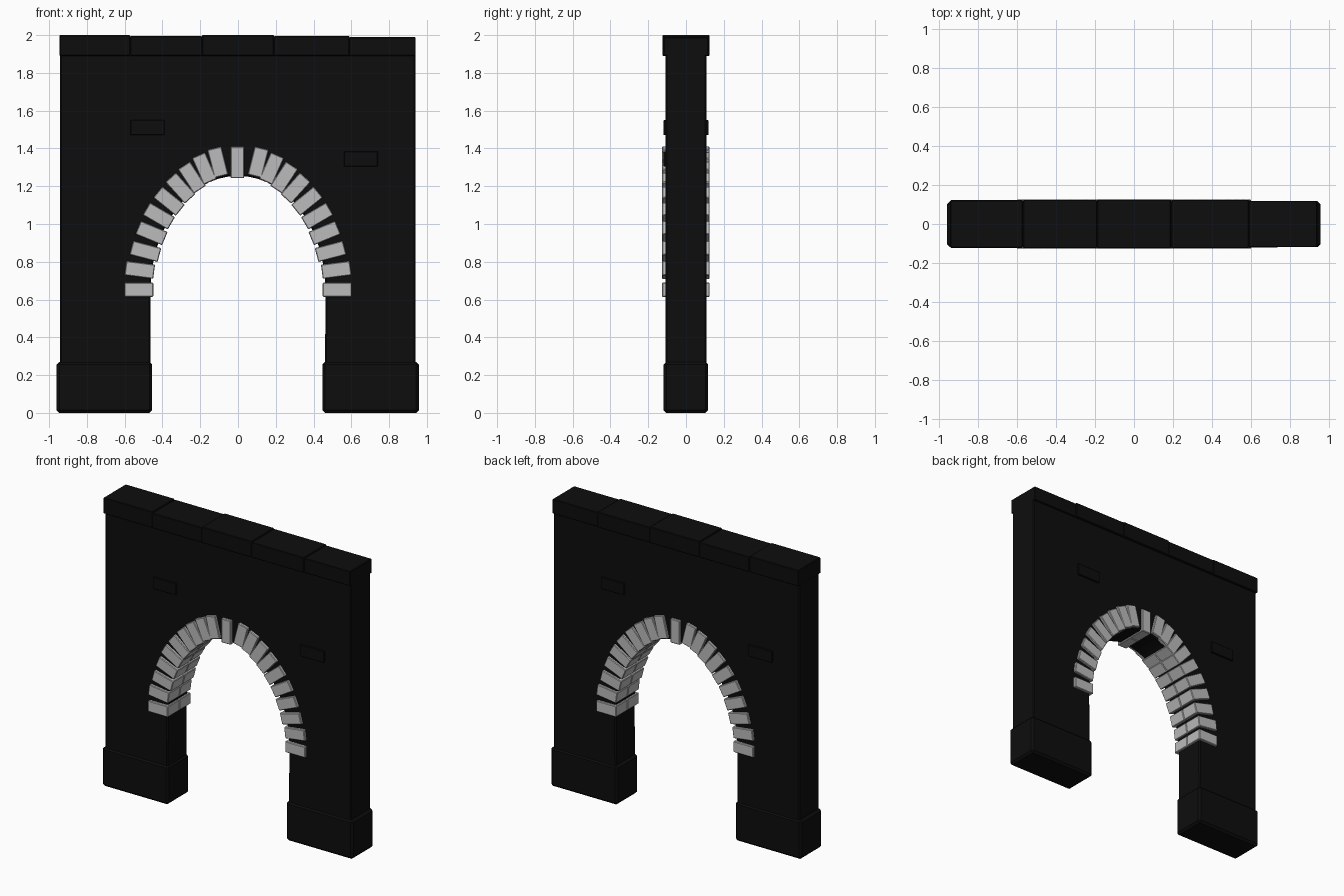
import bpy, bmesh, math
from mathutils import Matrix, Vector

if "Cube" in bpy.data.objects:
    bpy.data.objects.remove(bpy.data.objects["Cube"])


def material(name, value):
    m = bpy.data.materials.new(name)
    m.use_nodes = True
    colour = (value, value, value, 1)
    m.diffuse_color = colour
    m.node_tree.nodes["Principled BSDF"].inputs["Base Color"].default_value = colour
    return m


dark = material("black stone", 0.004)
pale = material("pale grey stone", 0.5)


def finish(name, bm, mat, bevel):
    bmesh.ops.recalc_face_normals(bm, faces=bm.faces)
    mesh = bpy.data.meshes.new(name)
    bm.to_mesh(mesh)
    bm.free()
    mesh.materials.append(mat)
    ob = bpy.data.objects.new(name, mesh)
    bpy.context.collection.objects.link(ob)
    mod = ob.modifiers.new("chipped edges", 'BEVEL')
    mod.width = bevel
    mod.segments = 1
    mod.limit_method = 'ANGLE'
    return ob


def block(name, low, high, mat=dark, bevel=0.008, turn=0.0):
    """Box between two corners, turned about y around its centre."""
    low, high = Vector(low), Vector(high)
    bm = bmesh.new()
    bmesh.ops.create_cube(bm, size=1)
    bm.transform(Matrix.Translation((low + high) / 2)
                 @ Matrix.Rotation(turn, 4, 'Y')
                 @ Matrix.Diagonal((*(high - low), 1)))
    return finish(name, bm, mat, bevel)


SPRING = 0.65   # height where the arch begins

# Wall with arched opening
outline = [(-0.465, 0.01), (-0.942, 0.01), (-0.942, 1.92),
           (0.94, 1.92), (0.94, 0.01), (0.46, 0.01)]
steps = 28
for i in range(steps + 1):
    t = math.pi * i / steps
    outline.append((0.463 * math.cos(t), SPRING + 0.605 * math.sin(t)))
bm = bmesh.new()
face = bm.faces.new([bm.verts.new((x, -0.108, z)) for x, z in outline])
ext = bmesh.ops.extrude_face_region(bm, geom=[face])
verts = [v for v in ext["geom"] if isinstance(v, bmesh.types.BMVert)]
bmesh.ops.translate(bm, verts=verts, vec=(0, 0.216, 0))
finish("wall", bm, dark, 0.008)

# Plinths under the two piers
block("right_plinth", (-0.96, -0.118, 0), (-0.455, 0.117, 0.27), bevel=0.014)
block("left_plinth", (0.447, -0.118, 0), (0.957, 0.117, 0.27), bevel=0.014)

# Coping blocks along the top, slightly uneven
joints = [-0.945, -0.57, -0.19, 0.19, 0.59, 0.94]
tops = [2.0, 1.994, 2.0, 1.995, 1.99]
depths = [0.122, 0.124, 0.125, 0.124, 0.119]
for i, (top, d) in enumerate(zip(tops, depths)):
    block(f"coping_{i + 1}", (joints[i], -d, 1.89), (joints[i + 1], d, top),
          bevel=0.004)

# Proud bricks, repeated on the back by a half turn
for side, s in (("front", 1), ("back", -1)):
    for label, x, z in (("high", -0.48, 1.51), ("low", 0.65, 1.345)):
        block(f"{side}_{label}_brick",
              (s * x - 0.09, -s * 0.11 - 0.01, z - 0.04),
              (s * x + 0.09, -s * 0.11 + 0.01, z + 0.04), bevel=0.003)


# Arch stones: a front and a back ring meeting in the middle
def arch_stone(name, x, z, angle, width, length):
    for ring, y0, y1 in (("front", -0.127, -0.001), ("back", 0.001, 0.125)):
        block(f"{name}_{ring}", (x - width / 2, y0, z - length / 2),
              (x + width / 2, y1, z + length / 2), pale, 0.004, angle)


centres = [(0.525, 0.652), (0.52, 0.757), (0.49, 0.855), (0.458, 0.952),
           (0.419, 1.042), (0.365, 1.121), (0.305, 1.19), (0.244, 1.246),
           (0.178, 1.294), (0.107, 1.327)]
for side, s in (("left", 1), ("right", -1)):
    for i, (x, z) in enumerate(centres):
        lean = math.atan2(x / 0.53 ** 2, max(z - SPRING, 0) / 0.67 ** 2)
        if i == 0:
            lean = math.pi / 2
        arch_stone(f"{side}_arch_stone_{i + 1}", s * x, z, s * lean, 0.076, 0.153)
arch_stone("keystone", -0.003, 1.326, 0, 0.072, 0.166)
